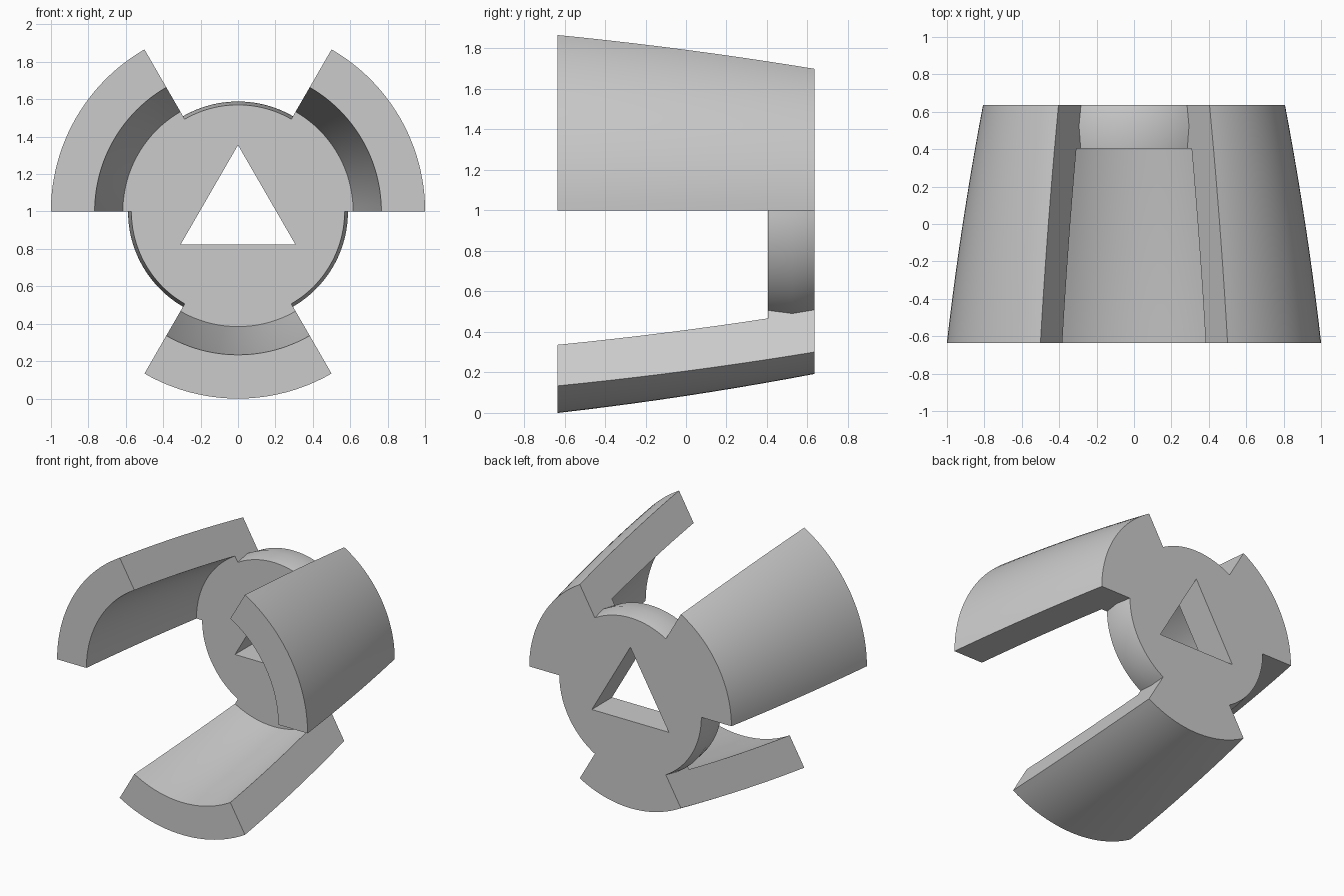
import bpy, bmesh, math

if "Cube" in bpy.data.objects:
    bpy.data.objects.remove(bpy.data.objects["Cube"])

FRONT, BACK, DISC = -0.635, 0.635, 0.405   # depth planes along y
WALL = 0.234                               # jaw wall thickness
HOLE = 0.355                               # circumradius of triangular hole
STEP = 2.5                                 # degrees per segment


def outer(y):
    """Slightly bulged taper of the jaw outside."""
    t = y / BACK
    return 0.904 - 0.0965 * t + 0.012 * (1 - t * t)


def span(a, b, n):
    return [a + (b - a) * i / n for i in range(n + 1)]


def hole_radius(deg):
    """Distance to the triangle's edge (corners at 90, 210, 330 degrees)."""
    return HOLE * 0.5 / math.cos(math.radians((deg - 90) % 120 - 60))


# Profiles as (y, radius), from the back face round to the disc front
jaw = [(y, outer(y)) for y in span(BACK, FRONT, 10)]
jaw += [(y, outer(y) - WALL) for y in span(FRONT, DISC, 8)]
rim = [(BACK, 0.567), (0.525, 0.588), (DISC, 0.57)]

bm = bmesh.new()


def ring(deg, profile):
    a = math.radians(deg)
    return [bm.verts.new((r * math.cos(a), y, 1 + r * math.sin(a))) for y, r in profile]


# Alternate 60 degree sectors: jaw, gap, jaw, gap...
for k in range(6):
    profile = rim if k % 2 else jaw
    rings = []
    for i in range(int(60 / STEP) + 1):
        deg = k * 60 + i * STEP
        h = hole_radius(deg)
        rings.append(ring(deg, [(BACK, h)] + profile + [(DISC, h)]))
    n = len(rings[0])
    for r0, r1 in zip(rings, rings[1:]):
        for j in range(n):
            m = (j + 1) % n
            bm.faces.new((r0[j], r0[m], r1[m], r1[j]))
    # Flat side walls of each jaw, down to the rim of the disc
    if k % 2 == 0:
        for deg in (k * 60, k * 60 + 60):
            bm.faces.new(ring(deg, jaw + rim[::-1]))

bmesh.ops.remove_doubles(bm, verts=bm.verts, dist=1e-5)
# Sector ends also meet along the flat disc faces, so split those edges to match
bmesh.ops.recalc_face_normals(bm, faces=bm.faces)

mesh = bpy.data.meshes.new("three_jaw_hub")
bm.to_mesh(mesh)
bm.free()
hub = bpy.data.objects.new("three_jaw_hub", mesh)
bpy.context.collection.objects.link(hub)

grey = bpy.data.materials.new("plain_grey")
grey.diffuse_color = (0.6, 0.6, 0.6, 1)
grey.use_nodes = True
grey.node_tree.nodes["Principled BSDF"].inputs["Base Color"].default_value = grey.diffuse_color
mesh.materials.append(grey)

bpy.context.view_layer.objects.active = hub
hub.select_set(True)
bpy.ops.object.shade_smooth_by_angle(angle=math.radians(30))
